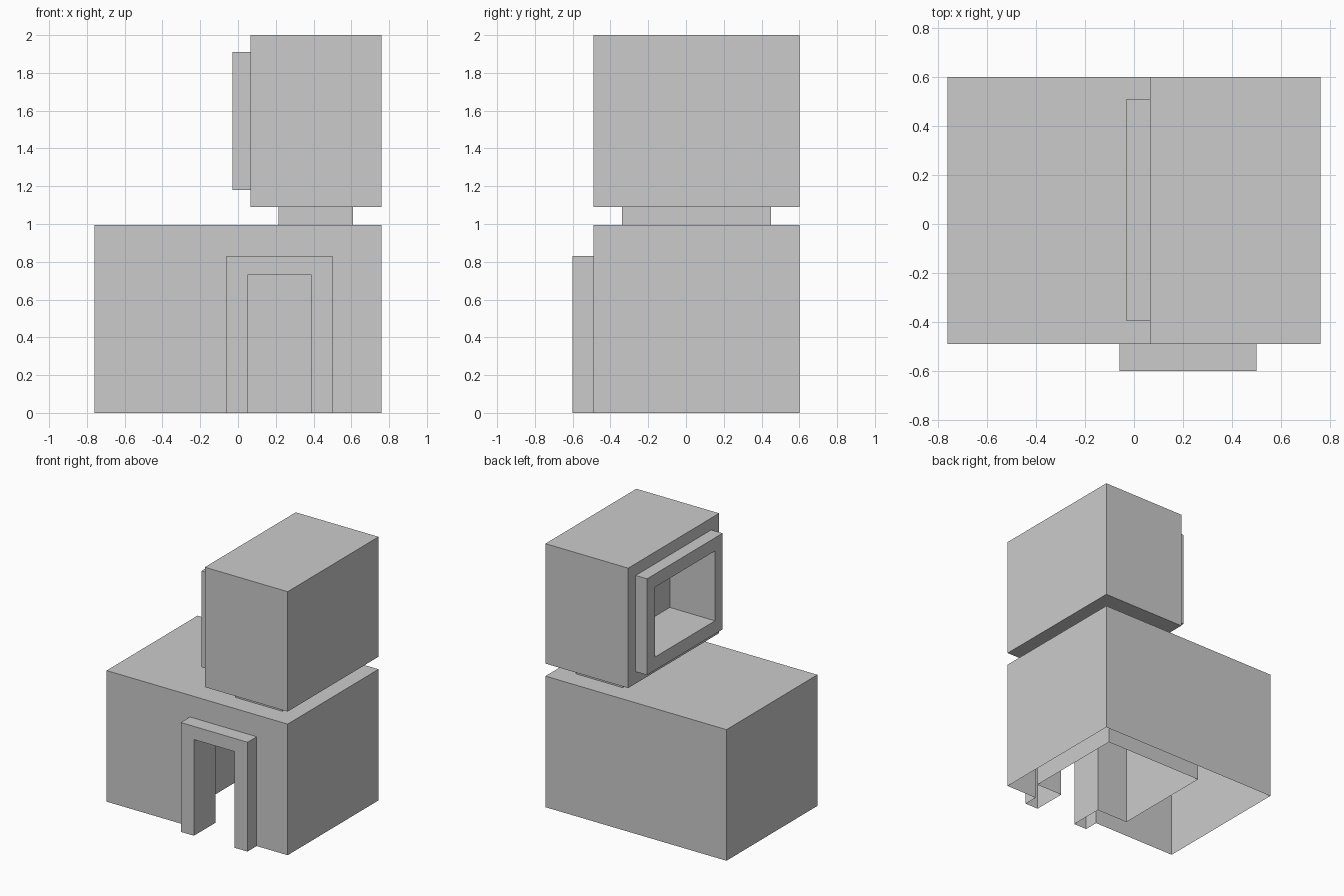
import bpy, bmesh

if "Cube" in bpy.data.objects:
    bpy.data.objects.remove(bpy.data.objects["Cube"])


def box(name, x, y, z):
    """Axis-aligned box given by its (min, max) on each axis."""
    bm = bmesh.new()
    bmesh.ops.create_cube(bm, size=1)
    for v in bm.verts:
        v.co = [r[0] if c < 0 else r[1] for c, r in zip(v.co, (x, y, z))]
    mesh = bpy.data.meshes.new(name)
    bm.to_mesh(mesh)
    bm.free()
    ob = bpy.data.objects.new(name, mesh)
    bpy.context.collection.objects.link(ob)
    return ob


def combine(target, tool, operation):
    """Apply a boolean and remove the helper."""
    mod = target.modifiers.new("bool", 'BOOLEAN')
    mod.object, mod.operation, mod.solver = tool, operation, 'EXACT'
    bpy.context.view_layer.update()
    deps = bpy.context.evaluated_depsgraph_get()
    mesh = bpy.data.meshes.new_from_object(target.evaluated_get(deps))
    target.modifiers.clear()
    target.data = mesh
    bpy.data.objects.remove(tool)


DEPTH = (-0.49, 0.60)
INNER_DEPTH = (-0.34, 0.45)

# lower block with projecting door surround, inner room and doorway
base = box("lower_block", (-0.76, 0.76), DEPTH, (0, 0.995))
combine(base, box("door_surround", (-0.06, 0.50), (-0.60, -0.40), (0, 0.83)), 'UNION')
combine(base, box("room_cutter", (-0.215, 0.61), INNER_DEPTH, (-0.2, 0.85)), 'DIFFERENCE')
combine(base, box("door_cutter", (0.05, 0.39), (-0.8, -0.2), (-0.2, 0.73)), 'DIFFERENCE')

# the underside is open, leaving only the skins
bm = bmesh.new()
bm.from_mesh(base.data)
bottom = [f for f in bm.faces if all(abs(v.co.z) < 1e-4 for v in f.verts)]
bmesh.ops.delete(bm, geom=bottom, context='FACES')
bm.to_mesh(base.data)
bm.free()

# recessed neck between the two blocks
box("neck", (0.215, 0.61), INNER_DEPTH, (0.995, 1.09))

# upper block with projecting window surround and deep window recess
tower = box("upper_block", (0.065, 0.76), DEPTH, (1.09, 2.0))
combine(tower, box("window_surround", (-0.03, 0.2), (-0.395, 0.51), (1.18, 1.91)), 'UNION')
combine(tower, box("window_cutter", (-0.3, 0.35), (-0.305, 0.415), (1.28, 1.81)), 'DIFFERENCE')
